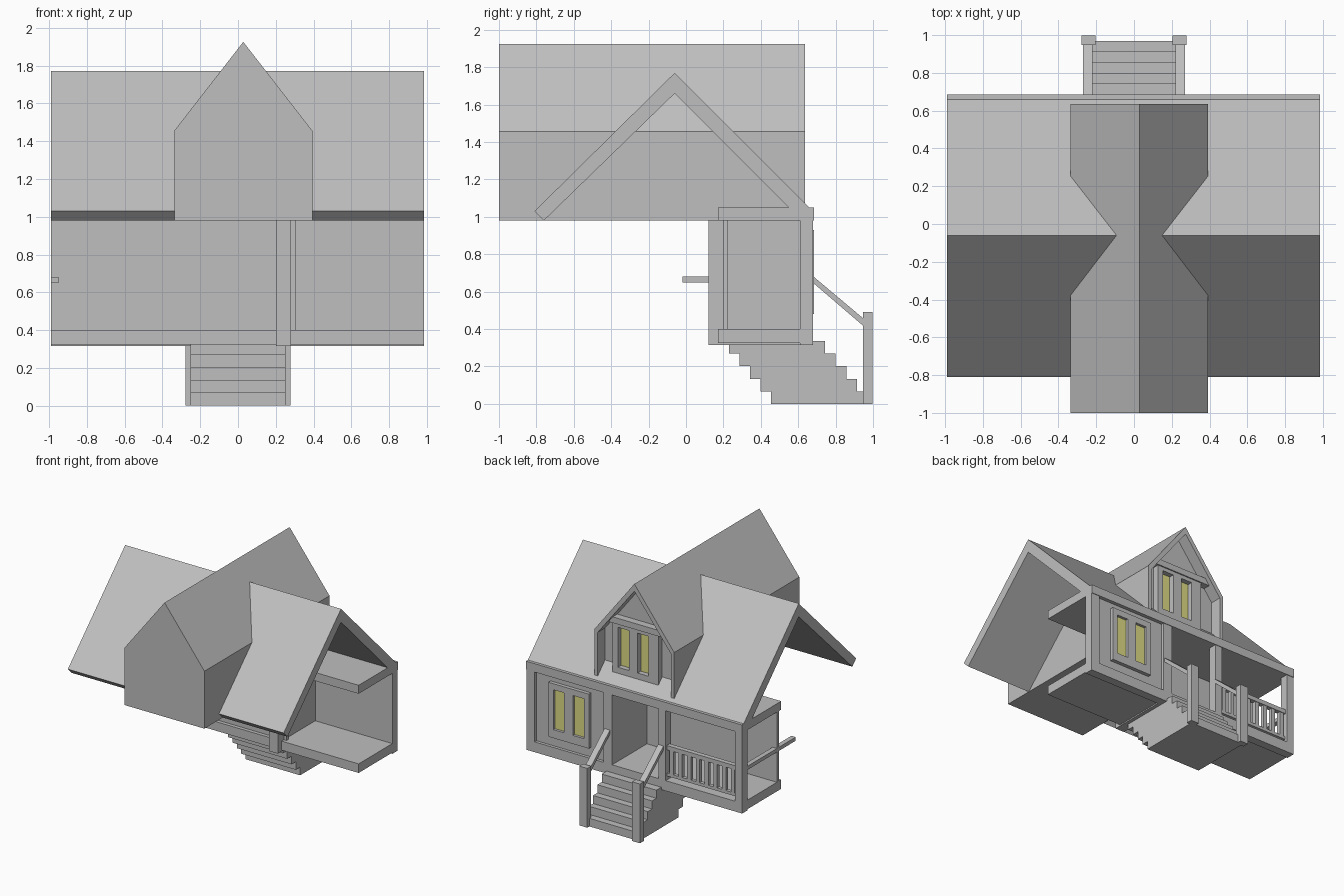
import bpy
import bmesh
import math
from mathutils import Vector

cube = bpy.data.objects.get("Cube")
if cube:
    bpy.data.objects.remove(cube, do_unlink=True)


def material(name, rgb):
    m = bpy.data.materials.new(name)
    m.use_nodes = True
    m.diffuse_color = (*rgb, 1)
    m.node_tree.nodes["Principled BSDF"].inputs["Base Color"].default_value = (*rgb, 1)
    return m


GREY = material("plain_grey", (0.52, 0.52, 0.52))
GLASS = material("warm_glass", (0.74, 0.72, 0.24))


def prism(name, outline, axis, start, end, mat=GREY):
    """Extrude an outline along x (outline is y,z) or y (outline is x,z)."""
    bm = bmesh.new()
    if axis == "x":
        pts = [(start, a, b) for a, b in outline]
        step = Vector((end - start, 0, 0))
    else:
        pts = [(a, start, b) for a, b in outline]
        step = Vector((0, end - start, 0))
    face = bm.faces.new([bm.verts.new(p) for p in pts])
    new = bmesh.ops.extrude_face_region(bm, geom=[face])["geom"]
    bmesh.ops.translate(bm, vec=step, verts=[v for v in new if isinstance(v, bmesh.types.BMVert)])
    bmesh.ops.recalc_face_normals(bm, faces=bm.faces)
    mesh = bpy.data.meshes.new(name)
    bm.to_mesh(mesh)
    bm.free()
    mesh.materials.append(mat)
    ob = bpy.data.objects.new(name, mesh)
    bpy.context.scene.collection.objects.link(ob)
    return ob


def box(name, x, y, z, mat=GREY):
    outline = [(x[0], z[0]), (x[1], z[0]), (x[1], z[1]), (x[0], z[1])]
    return prism(name, outline, "y", y[0], y[1], mat)


def window(name, x, z, wall_y, face_y, panes, pane_z):
    """Raised surround with two panes sunk into it."""
    edges = [x[0], panes[0][0], panes[0][1], panes[1][0], panes[1][1], x[1]]
    for i in (0, 2, 4):
        box(name + "_upright", (edges[i], edges[i + 1]), (wall_y, face_y), z)
    for p in panes:
        box(name + "_sill", p, (wall_y, face_y), (z[0], pane_z[0]))
        box(name + "_head", p, (wall_y, face_y), (pane_z[1], z[1]))
        box(name + "_glass", p, (wall_y, wall_y + 0.008), pane_z, GLASS)


LEFT, RIGHT = -0.99, 0.985
FRONT = (0.61, 0.68)

# Main roof: two thick slopes, open at the gables
prism("main_roof", [(-0.81, 1.03), (-0.06, 1.77), (0.66, 1.05), (0.55, 1.05),
                    (-0.06, 1.66), (-0.76, 0.98)], "x", LEFT, RIGHT)

# Cross gable: solid block with an overhanging roof and cheeks
MID, HALF, EAVE, PEAK = 0.028, 0.365, 1.455, 1.925
house = [(MID - HALF, 0.98), (MID + HALF, 0.98), (MID + HALF, EAVE), (MID, PEAK), (MID - HALF, EAVE)]
prism("cross_gable", house, "y", -1.0, 0.54)
for s in (-1, 1):
    prism("gable_overhang", [(MID + s * HALF, 0.98), (MID + s * HALF, EAVE), (MID, PEAK),
                             (MID, PEAK - 0.06), (MID + s * (HALF - 0.03), EAVE - 0.02),
                             (MID + s * (HALF - 0.03), 0.98)], "y", 0.54, 0.635)
prism("collar_beam", [(MID - 0.3, 1.53), (MID + 0.3, 1.53), (MID + 0.25, 1.58), (MID - 0.25, 1.58)],
      "y", 0.54, 0.60)
window("gable_window", (-0.16, 0.26), (1.11, 1.55), 0.54, 0.59,
       [(-0.07, 0.03), (0.11, 0.21)], (1.17, 1.50))

# Floor, ceiling and walls
box("floor", (LEFT, RIGHT), (0.17, 0.68), (0.325, 0.40))
box("front_sill", (LEFT, RIGHT), FRONT, (0.315, 0.40))
box("ceiling", (LEFT, RIGHT), (0.17, 0.685), (0.98, 1.05))
box("partition", (0.20, 0.28), (0.12, 0.68), (0.315, 0.98))
box("porch_back_wall", (LEFT, 0.305), (0.20, 0.225), (0.40, 0.98))
box("window_wall", (0.28, RIGHT), (0.61, 0.655), (0.40, 0.98))
box("wall_corner_post", (0.91, RIGHT), FRONT, (0.40, 0.98))
window("wall_window", (0.41, 0.78), (0.48, 0.93), 0.655, 0.685,
       [(0.455, 0.555), (0.635, 0.735)], (0.55, 0.88))

# Porch posts and railing
for x in (LEFT, -0.29):
    box("porch_post", (x, x + 0.065), FRONT, (0.40, 0.98))
box("porch_top_rail", (-0.93, -0.29), (0.625, 0.665), (0.65, 0.685))
box("porch_low_rail", (-0.93, -0.29), (0.63, 0.66), (0.43, 0.455))
for i in range(8):
    x = -0.89 + i * 0.08
    box("baluster", (x - 0.017, x + 0.017), (0.63, 0.66), (0.455, 0.65))
box("side_rail", (LEFT, LEFT + 0.04), (-0.02, 0.62), (0.65, 0.68))

# Stairs: stacked slabs sliding back as they rise
for i in range(5):
    y = 0.455 - i * 0.0565
    box("step", (-0.25, 0.25), (y, y + 0.515), (i * 0.067, (i + 1) * 0.067))
for s in (-1, 1):
    x = sorted((s * 0.205, s * 0.277))
    box("newel_post", x, (0.947, 0.998), (0, 0.49))
    prism("stair_rail", [(0.67, 0.655), (0.67, 0.69), (0.95, 0.455), (0.95, 0.415)],
          "x", s * 0.22, s * 0.27)
